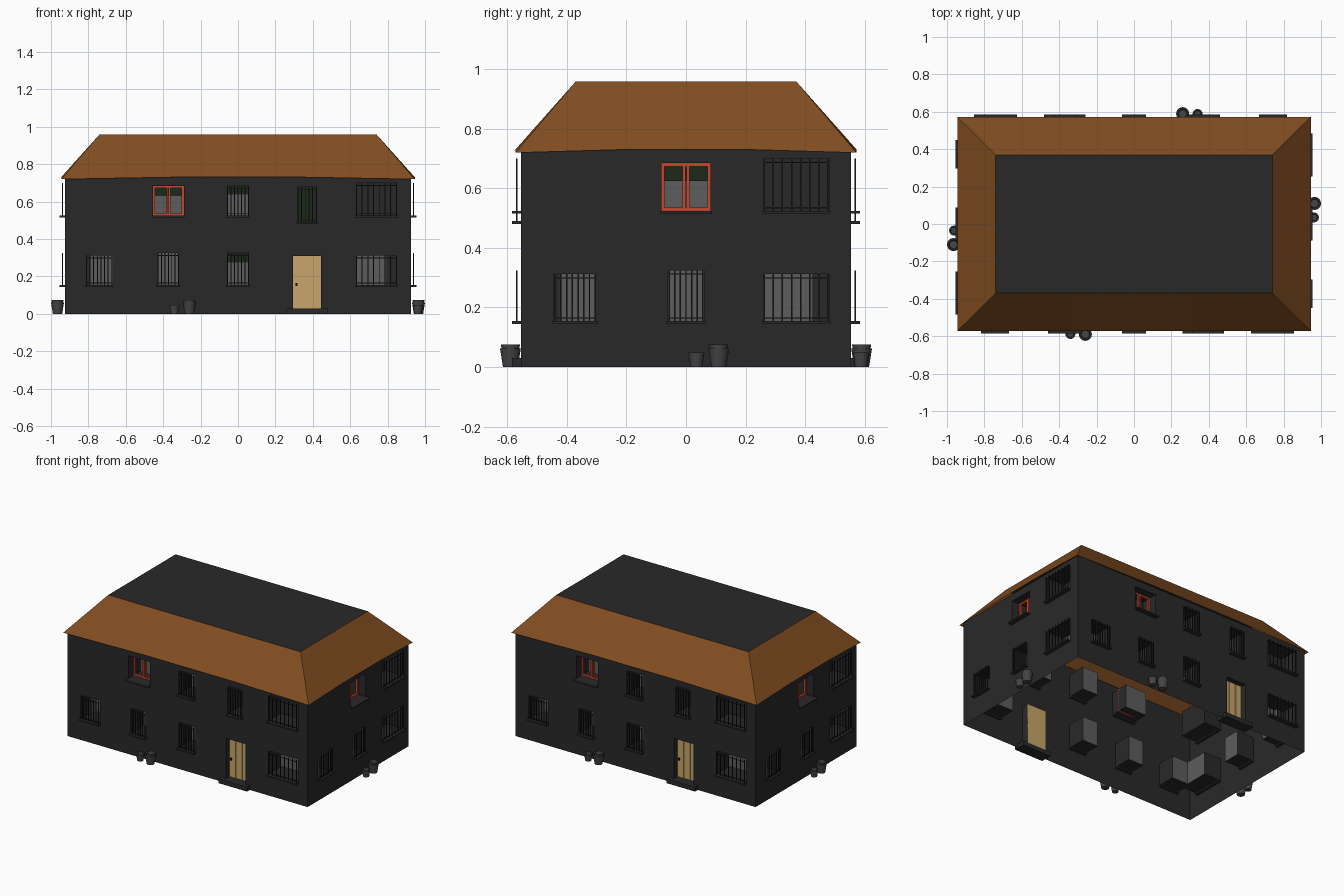
import bpy, bmesh, math
from mathutils import Matrix

if "Cube" in bpy.data.objects:
    bpy.data.objects.remove(bpy.data.objects["Cube"])


def mat(name, r, g, b):
    m = bpy.data.materials.new(name)
    m.diffuse_color = (r, g, b, 1)
    m.use_nodes = True
    m.node_tree.nodes["Principled BSDF"].inputs["Base Color"].default_value = m.diffuse_color
    return m


DARK = mat("dark_stone", .022, .022, .022)
IRON = mat("iron", .012, .012, .012)
ROOF = mat("roof_tile", .22, .075, .015)
GLASS = mat("glass_grey", .11, .11, .11)
GREEN = mat("dark_green", .012, .022, .01)
RED = mat("red_paint", .58, .06, .03)
WOOD = mat("door_wood", .58, .38, .15)
CLAY = mat("pot_grey", .06, .06, .06)


def finish(bm, name, m, angle=0):
    me = bpy.data.meshes.new(name)
    bm.to_mesh(me)
    bm.free()
    me.materials.append(m)
    ob = bpy.data.objects.new(name, me)
    ob.rotation_euler.z = angle
    bpy.context.collection.objects.link(ob)
    return ob


def box(bm, x0, x1, y0, y1, z0, z1):
    s = Matrix.Diagonal((x1 - x0, y1 - y0, z1 - z0, 1))
    t = Matrix.Translation(((x0 + x1) / 2, (y0 + y1) / 2, (z0 + z1) / 2))
    bmesh.ops.create_cube(bm, size=1, matrix=t @ s)


def quad(bm, *pts):
    bm.faces.new([bm.verts.new(p) for p in pts])


# opening: kind, x0, x1, z0, z1, bar count, height where the green blind starts
FRONT = [
    ("red", -.455, -.29, .525, .685, 0, .63),
    ("bars", -.06, .06, .525, .685, 7, .637),
    ("bars", .317, .422, .49, .677, 6, .49),
    ("dark", .63, .85, .525, .70, 8, 9),
    ("bars", -.813, -.672, .155, .312, 8, 9),
    ("bars", -.43, -.315, .155, .325, 7, 9),
    ("bars", -.06, .06, .155, .325, 7, .275),
    ("bars", .63, .85, .155, .312, 8, 9),
    ("door", .295, .445, .03, .31, 0, 9),
]
SIDE = [
    ("red", -.083, .083, .525, .685, 0, .625),
    ("dark", .26, .48, .525, .70, 8, 9),
    ("bars", -.443, -.302, .155, .312, 8, 9),
    ("bars", -.06, .06, .155, .325, 7, 9),
    ("bars", .26, .48, .155, .312, 8, 9),
]


def facade(label, half, dist, openings, pots, angle):
    names = ("wall", "sills", "bars", "panes", "blinds", "frames", "door")
    b = {n: bmesh.new() for n in names}
    y = -dist
    # wall sheet with openings left out
    xs = sorted({-half, half} | {v for o in openings for v in o[1:3]})
    zs = sorted({0, .735} | {v for o in openings for v in o[3:5]})
    for x0, x1 in zip(xs, xs[1:]):
        for z0, z1 in zip(zs, zs[1:]):
            cx, cz = (x0 + x1) / 2, (z0 + z1) / 2
            if not any(o[1] < cx < o[2] and o[3] < cz < o[4] for o in openings):
                quad(b["wall"], (x0, y, z0), (x1, y, z0), (x1, y, z1), (x0, y, z1))
    for kind, x0, x1, z0, z1, n, zb in openings:
        # recess reveals
        d = y + (.05 if kind == "door" else .13)
        ring = [(x0, z0), (x1, z0), (x1, z1), (x0, z1)]
        for (ax, az), (bx, bz) in zip(ring, ring[1:] + ring[:1]):
            quad(b["wall"], (ax, y, az), (bx, y, bz), (bx, d, bz), (ax, d, az))
        if kind == "door":
            # planks, knob and step
            w = (x1 - x0) / 3
            box(b["door"], x0, x1, d - .006, d, z0, z1)
            for i in range(3):
                box(b["door"], x0 + i * w + .003, x0 + (i + 1) * w - .003, d - .012, d - .006, z0, z1)
            box(b["bars"], x0 + .012, x0 + .022, d - .022, d - .012, .15, .165)
            box(b["sills"], x0 - .035, x1 + .035, y - .03, y + .05, 0, z0)
            continue
        # back pane and blind
        target = b["wall"] if kind == "dark" else b["panes"]
        quad(target, (x0, d, z0), (x1, d, z0), (x1, d, z1), (x0, d, z1))
        if zb < z1:
            box(b["blinds"], x0, x1, d - .008, d - .002, zb, z1)
        box(b["sills"], x0 - .005, x1 + .005, y - .03, y + .02, z0 - .01, z0)
        if kind == "red":
            # double casement frame
            f, m, t = y + .055, (x0 + x1) / 2, .011
            for a, c in ((x0, x0 + t), (m - t, m - .001), (m + .001, m + t), (x1 - t, x1)):
                box(b["frames"], a, c, f, f + .015, z0, z1)
            for a, c in ((z0, z0 + t), (z1 - t, z1)):
                box(b["frames"], x0, x1, f, f + .015, a, c)
        else:
            # iron bars with two rails
            for i in range(n):
                x = x0 + .003 + (x1 - x0 - .006) * i / (n - 1)
                box(b["bars"], x - .0025, x + .0025, y - .016, y - .011, z0, z1)
            for z in (z0 + .008, z1 - .015):
                box(b["bars"], x0, x1, y - .014, y - .011, z, z + .004)
    mats = (DARK, DARK, IRON, GLASS, GREEN, RED, WOOD)
    for n, m in zip(names, mats):
        if b[n].faces:
            finish(b[n], f"{label}_{n}", m, angle)
        else:
            b[n].free()
    for i, (px, py, small) in enumerate(pots):
        pot(f"{label}_pot_{i}", px, py, small, angle)


# lathed flower pots: outside, rim, inside
BIG = [(0, 0), (.025, 0), (.034, .056), (.035, .062), (.030, .062), (.032, .075), (.025, .075), (.021, .045), (0, .045)]
SMALL = [(0, 0), (.020, 0), (.027, .048), (.020, .048), (.017, .03), (0, .03)]


def pot(name, px, py, small, angle):
    bm = bmesh.new()
    vs = [bm.verts.new((r, 0, z)) for r, z in (SMALL if small else BIG)]
    es = [bm.edges.new(p) for p in zip(vs, vs[1:])]
    bmesh.ops.spin(bm, geom=vs + es, cent=(0, 0, 0), axis=(0, 0, 1), angle=math.tau, steps=16)
    bmesh.ops.remove_doubles(bm, verts=bm.verts, dist=.0002)
    bmesh.ops.recalc_face_normals(bm, faces=bm.faces)
    bmesh.ops.translate(bm, verts=bm.verts, vec=(px, py, 0))
    finish(bm, name, CLAY, angle)


# four facades, opposite ones being half-turn copies
for k, (fl, sl) in enumerate((("front", "right"), ("back", "left"))):
    facade(fl, .925, .555, FRONT, [(-.26, -.59, False), (-.34, -.588, True)], k * math.pi)
    facade(sl, .555, .925, SIDE, [(.11, -.965, False), (.035, -.962, True)], math.pi / 2 + k * math.pi)

# hipped roof skirt with eaves dipping at the corners
bm = bmesh.new()
for ex, ey, tx, ty, ang in ((.945, .573, .74, .37, 0), (.573, .945, .37, .74, math.pi / 2)):
    for k in (0, math.pi):
        n0 = len(bm.verts)
        s = ex * .35
        low = [(-ex, -ey, .72), (-s, -ey, .731), (s, -ey, .731), (ex, -ey, .72)]
        top = [(tx, -ty, .96), (s, -ty, .96), (-s, -ty, .96), (-tx, -ty, .96)]
        v = [bm.verts.new(p) for p in low + top]
        for i in range(3):
            bm.faces.new((v[i], v[i + 1], v[6 - i], v[7 - i]))
        bmesh.ops.rotate(bm, verts=v, cent=(0, 0, 0), matrix=Matrix.Rotation(ang + k, 3, 'Z'))
bmesh.ops.remove_doubles(bm, verts=bm.verts, dist=.0005)
finish(bm, "roof_slopes", ROOF)

# flat roof deck
bm = bmesh.new()
quad(bm, (-.74, -.37, .96), (.74, -.37, .96), (.74, .37, .96), (-.74, .37, .96))
finish(bm, "roof_deck", DARK)
